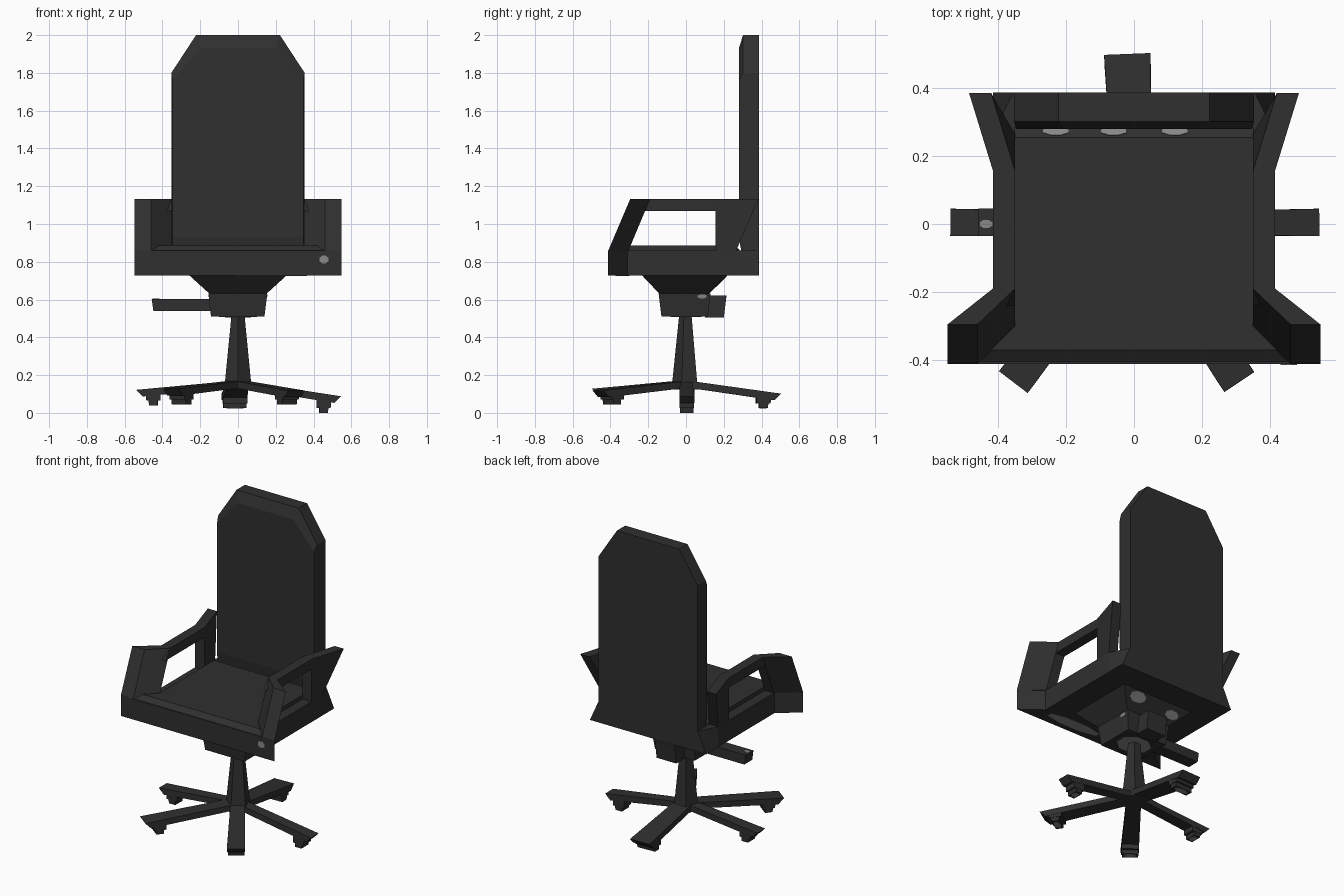
import bpy, bmesh, math
from mathutils import Vector

if "Cube" in bpy.data.objects:
    bpy.data.objects.remove(bpy.data.objects["Cube"])

charcoal = bpy.data.materials.new("charcoal")
charcoal.diffuse_color = (0.029, 0.029, 0.029, 1)
charcoal.use_nodes = True
charcoal.node_tree.nodes["Principled BSDF"].inputs["Base Color"].default_value = charcoal.diffuse_color
light_grey = bpy.data.materials.new("light_grey")
light_grey.diffuse_color = (0.25, 0.25, 0.25, 1)
light_grey.use_nodes = True
light_grey.node_tree.nodes["Principled BSDF"].inputs["Base Color"].default_value = light_grey.diffuse_color


def loft(name, loops, parts=None, mat=charcoal):
    """Closed solid through loops of equal point count."""
    bm = bmesh.new()
    for group in (parts or [loops]):
        rings = [[bm.verts.new(p) for p in ring] for ring in group]
        n = len(rings[0])
        for a, b in zip(rings, rings[1:]):
            for i in range(n):
                j = (i + 1) % n
                bm.faces.new((a[i], a[j], b[j], b[i]))
        bm.faces.new(rings[0][::-1])
        bm.faces.new(rings[-1])
    bmesh.ops.recalc_face_normals(bm, faces=bm.faces)
    me = bpy.data.meshes.new(name)
    bm.to_mesh(me)
    bm.free()
    me.materials.append(mat)
    ob = bpy.data.objects.new(name, me)
    bpy.context.collection.objects.link(ob)
    return ob


def patch(name, centre, u, v):
    """Thin worn patch: a flat octagon spanned by half axes u and v."""
    c, u, v = Vector(centre), Vector(u), Vector(v)
    n = u.cross(v).normalized() * 0.002
    ring = [c + u * math.cos(a) + v * math.sin(a)
            for a in (math.radians(22.5 + 45 * i) for i in range(8))]
    loft(name, [[p - n for p in ring], [p + n for p in ring]], mat=light_grey)


def mirrored(pts):
    return pts + [(-x, y) for x, y in reversed(pts)]


def flat(pts, z):
    return [(x, y, z) for x, y in pts]


def rect(x0, x1, y0, y1, z):
    return [(x0, y0, z), (x1, y0, z), (x1, y1, z), (x0, y1, z)]


# Seat frame, flaring at the front corners
lower = mirrored([(0.548, -0.412), (0.415, -0.31), (0.415, 0.265), (0.415, 0.387)])
upper = mirrored([(0.548, -0.412), (0.415, -0.31), (0.415, 0.265), (0.355, 0.387)])
loft("seat_frame", [flat(lower, 0.728), flat(upper, 0.86)])

# Seat cushion with bevelled front and rear edges
loft("seat_cushion", [
    flat(mirrored([(0.46, -0.412), (0.352, -0.31), (0.352, 0.29)]), 0.855),
    flat(mirrored([(0.42, -0.37), (0.35, -0.30), (0.35, 0.255)]), 0.885)])


# Backrest with clipped top corners and bevelled front
def back_outline(w, top_w, z0, z1, z2, y):
    half = [(w, z0), (w, z1), (top_w, z2)]
    return [(x, y, z) for x, z in mirrored(half)]


loft("backrest", [back_outline(0.353, 0.222, 0.80, 1.80, 2.0, 0.387),
                  back_outline(0.353, 0.222, 0.80, 1.80, 2.0, 0.302),
                  back_outline(0.346, 0.20, 0.93, 1.76, 1.93, 0.28)])

# Armrests: slanted front post, top bar and flared rear post
for side, s in (("right", 1), ("left", -1)):
    def ring(pts):
        return [(s * x, y, z) for x, y, z in pts]
    front = [ring(flat([(0.548, -0.412), (0.46, -0.412), (0.35, -0.305), (0.415, -0.305)], 0.858)),
             ring(flat([(0.548, -0.295), (0.46, -0.295), (0.35, -0.19), (0.415, -0.19)], 1.133))]
    bar = [ring([(0.35, -0.24, 1.07), (0.415, -0.24, 1.07), (0.415, -0.19, 1.133), (0.35, -0.19, 1.133)]),
           ring([(0.35, 0.157, 1.07), (0.415, 0.157, 1.07), (0.415, 0.157, 1.133), (0.35, 0.157, 1.133)])]
    rear = [ring(flat([(0.35, 0.157), (0.415, 0.157), (0.415, 0.265), (0.35, 0.265)], 0.858)),
            ring(flat([(0.35, 0.157), (0.415, 0.157), (0.485, 0.385), (0.42, 0.385)], 1.133))]
    loft(side + "_armrest", None, [front, bar, rear])

# Tilt mechanism under the seat
loft("seat_mount", [rect(-0.15, 0.15, -0.14, 0.12, 0.63), rect(-0.26, 0.26, -0.235, 0.22, 0.73)])
loft("tilt_box", [rect(-0.143, 0.14, -0.13, 0.115, 0.51), rect(-0.157, 0.155, -0.145, 0.13, 0.632)])
loft("rear_housing", [rect(-0.07, 0.07, 0.10, 0.20, 0.505), rect(-0.07, 0.07, 0.10, 0.215, 0.622)])
loft("height_lever", [rect(-0.448, -0.14, -0.035, 0.045, 0.54), rect(-0.457, -0.14, -0.035, 0.045, 0.603)])


# Tapered five-sided column
def pentagon(r, z):
    return [(r * math.cos(a), r * math.sin(a), z)
            for a in (math.radians(-90 + 72 * i) for i in range(5))]


loft("column", [pentagon(0.085, 0.125), pentagon(0.072, 0.17), pentagon(0.036, 0.52)])

# Legs: tip position, half width and caster bottom height
legs = {"right": ((0.545, 0.005, 0.088), 0.040, 0.0),
        "left": ((-0.54, 0.005, 0.122), 0.040, 0.04),
        "rear": ((-0.02, 0.50, 0.102), 0.068, 0.025),
        "front_left": ((-0.355, -0.465, 0.128), 0.053, 0.045),
        "front_right": ((0.31, -0.465, 0.118), 0.053, 0.045)}
for name, (tip, hw, low) in legs.items():
    tip = Vector(tip)
    flat_tip = Vector((tip.x, tip.y, 0))
    length = flat_tip.length
    d = flat_tip.normalized()
    n = Vector((-d.y, d.x, 0))

    def section(r_top, z_top, r_low, z_low, w):
        return [d * r_top + n * w + Vector((0, 0, z_top)),
                d * r_top - n * w + Vector((0, 0, z_top)),
                d * r_low - n * w + Vector((0, 0, z_low)),
                d * r_low + n * w + Vector((0, 0, z_low))]

    loft(name + "_leg", [section(0.0, 0.172, 0.0, 0.135, hw * 0.8),
                         section(length, tip.z, length - 0.035, tip.z - 0.035, hw)])

    def block(r0, r1, w, z):
        return [d * r + n * v + Vector((0, 0, z))
                for r, v in ((r0, -w), (r1, -w), (r1, w), (r0, w))]

    # Caster: fork block over a narrower wheel block
    mid = low + 0.025
    loft(name + "_caster", None, [
        [block(length - 0.13, length - 0.055, hw * 0.95, mid),
         block(length - 0.13, length - 0.05, hw * 0.95, tip.z - 0.01)],
        [block(length - 0.115, length - 0.07, hw * 0.9, low),
         block(length - 0.115, length - 0.065, hw * 0.9, mid + 0.005)]])
    patch(name + "_caster_patch", d * (length - 0.092) + Vector((0, 0, low + 0.001)),
          n * hw * 0.7, d * 0.02)

# Light worn patches
patch("frame_front_patch", (0.455, -0.412, 0.812), (0.026, 0, 0), (0, 0, 0.022))
for x in (-0.23, -0.06, 0.12):
    patch("cushion_rear_patch", (x, 0.272, 0.871), (0.04, 0, 0), (0, 0.012, -0.01))
patch("lever_patch", (-0.435, 0, 0.603), (0.02, 0, 0), (0, 0.013, 0))
patch("frame_underside_patch", (0.18, -0.335, 0.728), (0.20, 0, 0), (0, 0.04, 0))
patch("mount_patch_right", (0.13, 0.19, 0.70), (0.06, 0, 0), (0, 0.025, 0.025))
patch("mount_patch_left", (-0.14, 0.175, 0.685), (0.05, 0, 0), (0, 0.02, 0.02))
patch("tilt_box_patch", (0, 0, 0.51), (0.11, 0, 0), (0, 0.09, 0))
patch("tilt_box_side_patch", (0.153, 0.085, 0.617), (0, 0.025, 0), (0.001, 0, 0.012))
